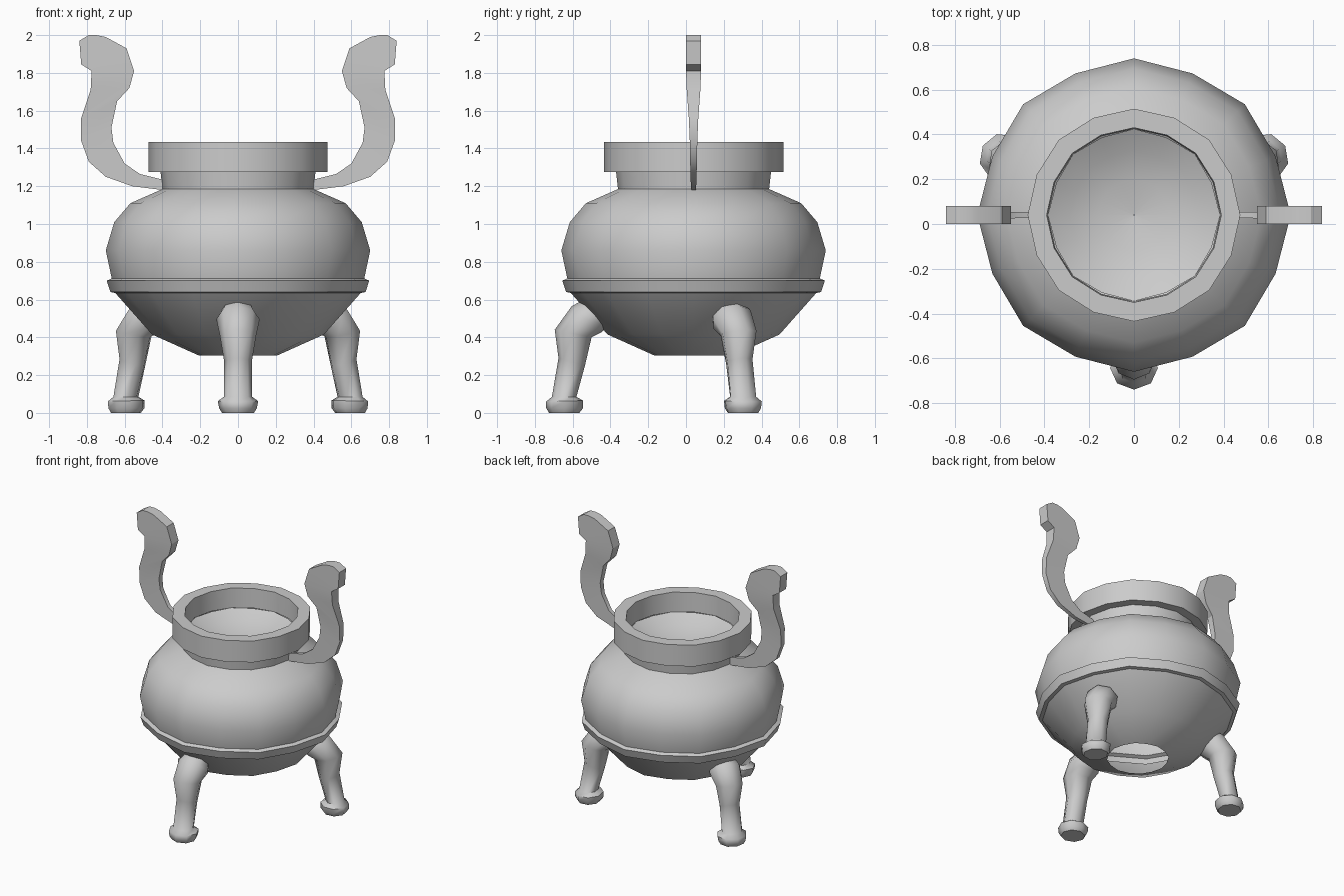
import bpy, math
from mathutils import Matrix, Vector

if "Cube" in bpy.data.objects:
    bpy.data.objects.remove(bpy.data.objects["Cube"])

CY = 0.04      # vessel axis in y
SIDES = 16


def make(name, verts, faces, angle):
    me = bpy.data.meshes.new(name)
    me.from_pydata(verts, [], faces)
    me.validate()
    ob = bpy.data.objects.new(name, me)
    bpy.context.collection.objects.link(ob)
    bpy.ops.object.select_all(action='DESELECT')
    ob.select_set(True)
    bpy.context.view_layer.objects.active = ob
    bpy.ops.object.mode_set(mode='EDIT')
    bpy.ops.mesh.select_all(action='SELECT')
    bpy.ops.mesh.normals_make_consistent(inside=False)
    bpy.ops.object.mode_set(mode='OBJECT')
    bpy.ops.object.shade_smooth_by_angle(angle=math.radians(angle))
    return ob


def loft(name, rings, angle, caps=True):
    """Skin a list of equal-length closed rings."""
    n = len(rings[0])
    verts = [tuple(v) for r in rings for v in r]
    faces = []
    for i in range(len(rings) - 1):
        for j in range(n):
            k = (j + 1) % n
            faces.append((i*n + j, i*n + k, (i+1)*n + k, (i+1)*n + j))
    if caps:
        faces += [tuple(range(n)), tuple(range(len(verts) - n, len(verts)))]
    return make(name, verts, faces, angle)


def lathe(name, profile, squash=0.978, angle=40):
    """Revolve (radius, z) points; every second corner sits slightly inward."""
    rings = []
    for r, z in profile:
        ring = []
        for j in range(SIDES):
            a = 2 * math.pi * j / SIDES
            q = r * (squash if j % 2 else 1)
            ring.append((q * math.cos(a), CY + q * math.sin(a), z))
        rings.append(ring)
    return loft(name, rings, angle, caps=False)


# Vessel: open-bottomed bowl, raised belt, shoulder
lathe("lower_bowl", [(0.21, 0.305), (0.455, 0.415), (0.65, 0.635)])
lathe("belt", [(0.65, 0.635), (0.675, 0.64), (0.685, 0.67), (0.695, 0.70), (0.668, 0.712)], angle=50)
lathe("upper_body", [(0.668, 0.71), (0.70, 0.86), (0.655, 1.01), (0.57, 1.11), (0.40, 1.185)])

# Neck, rim band, inner wall
lathe("neck_and_rim", [(0.40, 1.185), (0.41, 1.275), (0.475, 1.275), (0.475, 1.435),
                       (0.39, 1.435), (0.385, 1.29)], 0.99, 30)
# Shallow dish closing the mouth
lathe("inner_dish", [(0.385, 1.29), (0.29, 1.24), (0.16, 1.20), (0.003, 1.185)], 0.975)

# Legs: (outer y, z), (inner y, z), half width
LEG = [((-.725, 0.0), (-.565, 0.0), .085),
       ((-.74, .025), (-.545, .025), .1),
       ((-.74, .06), (-.545, .065), .107),
       ((-.71, .085), (-.58, .085), .075),
       ((-.675, .29), (-.535, .25), .073),
       ((-.695, .44), (-.50, .40), .098),
       ((-.605, .565), (-.45, .425), .115),
       ((-.54, .60), (-.42, .45), .09)]


def leg(name, turn, shift):
    m = (Matrix.Translation((0, CY + shift, 0)) @ Matrix.Rotation(math.radians(turn), 4, 'Z')
         @ Matrix.Translation((0, -CY, 0)))
    rings = []
    for o, i, w in LEG:
        po, pi = Vector((0, *o)), Vector((0, *i))
        c, d = (po + pi) / 2, (po - pi) / 2
        rings.append([m @ (c + d * math.cos(t) + Vector((w * math.sin(t), 0, 0)))
                      for t in (k * math.pi / 4 for k in range(8))])
    loft(name, rings, 50)


leg("front_leg", 0, 0)
leg("back_right_leg", 120, -0.08)
leg("back_left_leg", -120, -0.08)

# Handles: outer (x, z), inner (x, z), half thickness
HANDLE = [((.40, 1.18), (.40, 1.235), .012),
          ((.56, 1.20), (.52, 1.265), .014),
          ((.70, 1.25), (.60, 1.32), .016),
          ((.79, 1.33), (.66, 1.43), .018),
          ((.83, 1.44), (.67, 1.51), .02),
          ((.83, 1.56), (.64, 1.65), .025),
          ((.78, 1.71), (.575, 1.72), .036),
          ((.775, 1.81), (.55, 1.81), .04),
          ((.83, 1.845), (.59, 1.93), .04),
          ((.84, 1.97), (.70, 1.99), .04),
          ((.79, 2.0), (.75, 2.0), .04)]
for side, name in ((1, "right_handle"), (-1, "left_handle")):
    rings = [[(side * o[0], CY - t, o[1]), (side * i[0], CY - t, i[1]),
              (side * i[0], CY + t, i[1]), (side * o[0], CY + t, o[1])]
             for o, i, t in HANDLE]
    loft(name, rings, 30)
